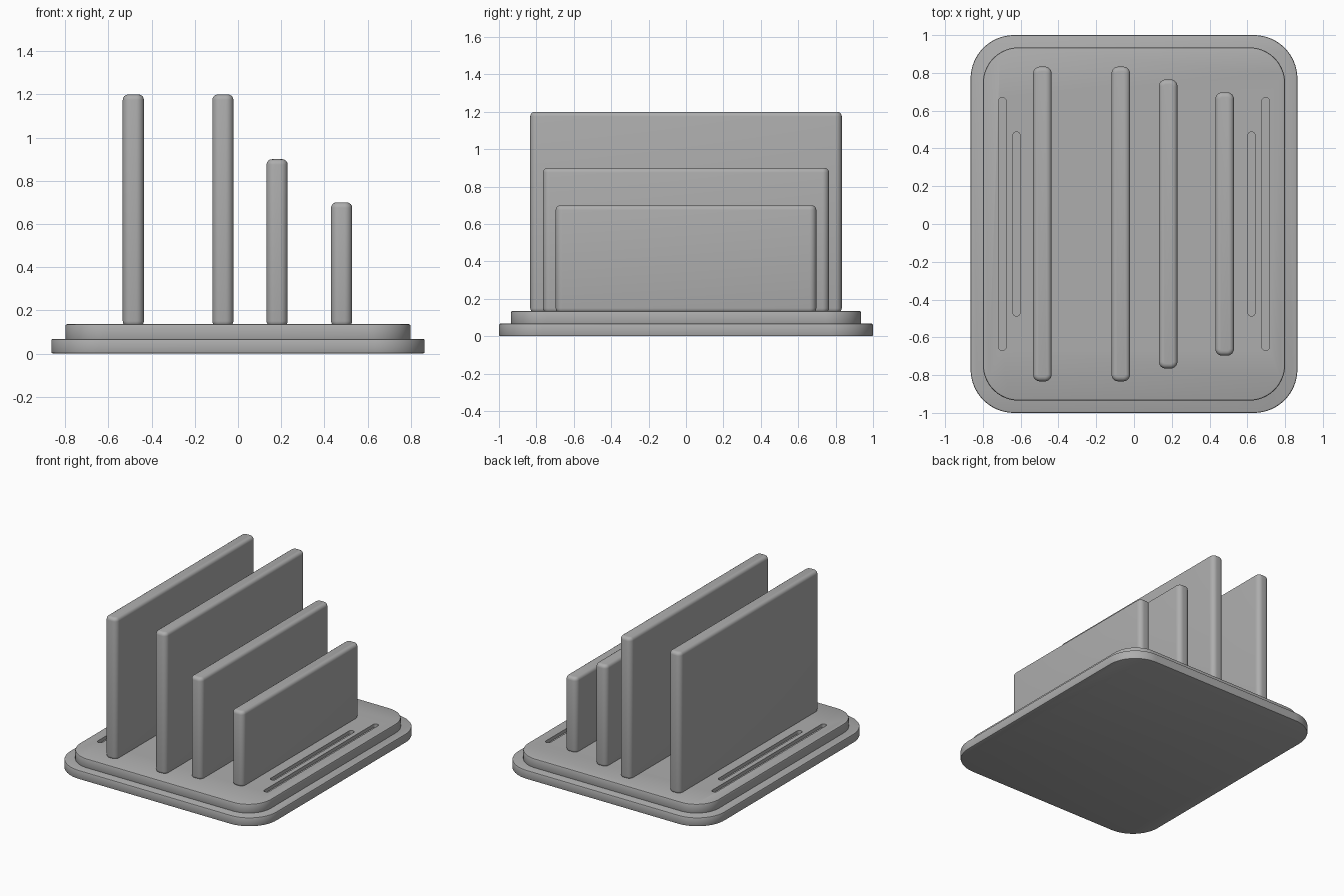
import bpy, bmesh, math

if "Cube" in bpy.data.objects:
    bpy.data.objects.remove(bpy.data.objects["Cube"])

grey = bpy.data.materials.new("matte_grey")
grey.diffuse_color = (0.42, 0.42, 0.42, 1)
grey.use_nodes = True
grey.node_tree.nodes["Principled BSDF"].inputs["Base Color"].default_value = grey.diffuse_color


def rounded_slab(name, cx, hx, hy, z0, z1, radius, steps=8):
    """Vertical extrusion of a rounded rectangle."""
    bm = bmesh.new()
    ring = []
    for k, (sx, sy) in enumerate([(1, 1), (-1, 1), (-1, -1), (1, -1)]):
        for i in range(steps + 1):
            a = math.pi / 2 * (k + i / steps)
            ring.append(bm.verts.new((cx + sx * (hx - radius) + radius * math.cos(a),
                                      sy * (hy - radius) + radius * math.sin(a), z0)))
    bottom = bm.faces.new(ring)
    top = bmesh.ops.extrude_face_region(bm, geom=[bottom])["geom"]
    for v in top:
        if isinstance(v, bmesh.types.BMVert):
            v.co.z = z1
    bmesh.ops.recalc_face_normals(bm, faces=bm.faces[:])
    mesh = bpy.data.meshes.new(name)
    bm.to_mesh(mesh)
    bm.free()
    mesh.materials.append(grey)
    ob = bpy.data.objects.new(name, mesh)
    bpy.context.collection.objects.link(ob)
    return ob


def soften(ob, width, segments):
    """Round the rims, then shade smooth with sharp edges kept."""
    m = ob.modifiers.new("rim", 'BEVEL')
    m.width = width
    m.segments = segments
    m.limit_method = 'ANGLE'
    m.angle_limit = math.radians(40)
    bpy.ops.object.select_all(action='DESELECT')
    ob.select_set(True)
    bpy.context.view_layer.objects.active = ob
    bpy.ops.object.modifier_apply(modifier=m.name)
    bpy.ops.object.shade_smooth_by_angle(angle=math.radians(35))


# Two-tier base
foot = rounded_slab("base_foot", 0, 0.865, 1.0, 0, 0.068, 0.23, 16)
soften(foot, 0.008, 2)
deck = rounded_slab("base_deck", 0, 0.80, 0.935, 0.06, 0.136, 0.19, 16)
soften(deck, 0.009, 2)

# Long narrow grooves cut into both sides of the deck
for side in (-1, 1):
    for label, x, half in (("outer", 0.697, 0.67), ("inner", 0.622, 0.487)):
        cutter = rounded_slab(f"groove_cutter_{label}_{'left' if side < 0 else 'right'}",
                              side * x, 0.02, half, 0.11, 0.2, 0.0195)
        cut = deck.modifiers.new("groove", 'BOOLEAN')
        cut.object = cutter
        cut.operation = 'DIFFERENCE'
        cut.solver = 'EXACT'
        bpy.context.view_layer.objects.active = deck
        bpy.ops.object.modifier_apply(modifier=cut.name)
        bpy.data.objects.remove(cutter)

# Upright dividers, stepping down to the right
for name, x, half, height in (("divider_tall_left", -0.485, 0.833, 1.2),
                              ("divider_tall_middle", -0.07, 0.833, 1.2),
                              ("divider_medium", 0.181, 0.765, 0.9),
                              ("divider_short", 0.48, 0.697, 0.7)):
    soften(rounded_slab(name, x, 0.049, half, 0.125, height, 0.036), 0.025, 4)
